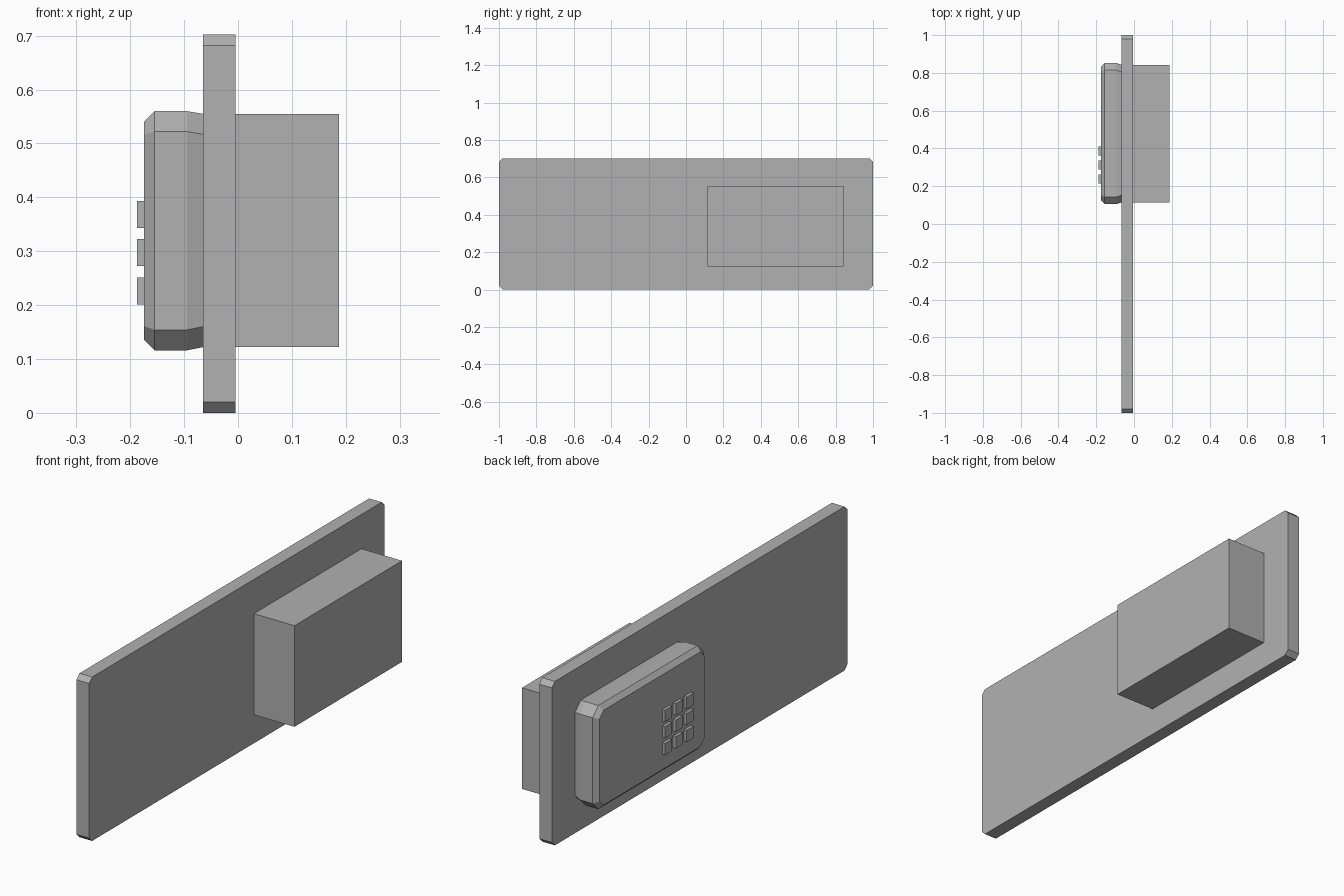
import bpy, bmesh

if "Cube" in bpy.data.objects:
    bpy.data.objects.remove(bpy.data.objects["Cube"])

# Dark grey shared by every part
grey = bpy.data.materials.new("dark_grey")
grey.diffuse_color = (0.44, 0.44, 0.44, 1)
grey.use_nodes = True
grey.node_tree.nodes["Principled BSDF"].inputs["Base Color"].default_value = grey.diffuse_color


def loft(name, sections):
    """Closed solid lofted along x; section = (x, y0, y1, z0, z1, corner chamfer)."""
    bm = bmesh.new()
    rings = []
    for x, y0, y1, z0, z1, c in sections:
        if c:
            pts = [(y0 + c, z0), (y1 - c, z0), (y1, z0 + c), (y1, z1 - c),
                   (y1 - c, z1), (y0 + c, z1), (y0, z1 - c), (y0, z0 + c)]
        else:
            pts = [(y0, z0), (y1, z0), (y1, z1), (y0, z1)]
        rings.append([bm.verts.new((x, y, z)) for y, z in pts])
    for a, b in zip(rings, rings[1:]):
        n = len(a)
        for i in range(n):
            j = (i + 1) % n
            bm.faces.new((a[i], a[j], b[j], b[i]))
    bm.faces.new(rings[0])
    bm.faces.new(rings[-1])
    bmesh.ops.recalc_face_normals(bm, faces=bm.faces)
    mesh = bpy.data.meshes.new(name)
    bm.to_mesh(mesh)
    bm.free()
    mesh.materials.append(grey)
    obj = bpy.data.objects.new(name, mesh)
    bpy.context.collection.objects.link(obj)
    return obj


def prism(name, x0, x1, *outline):
    return loft(name, [(x0, *outline), (x1, *outline)])


# Long mounting plate with clipped corners
prism("wall_plate", -0.065, -0.005, -1.0, 1.0, 0.0, 0.702, 0.02)

# Plain box on the back of the plate
prism("rear_box", -0.005, 0.187, 0.115, 0.843, 0.122, 0.555, 0)

# Bevelled keypad housing, narrowing at the plate and at the front face
loft("keypad_housing", [
    (-0.065, 0.115, 0.843, 0.122, 0.555, 0.038),
    (-0.095, 0.105, 0.853, 0.116, 0.560, 0.038),
    (-0.155, 0.105, 0.853, 0.116, 0.560, 0.038),
    (-0.174, 0.125, 0.833, 0.135, 0.541, 0.026),
])

# Three by three grid of keys
for row, z in enumerate((0.201, 0.273, 0.343)):
    for col, y in enumerate((0.215, 0.289, 0.362)):
        prism(f"key_{row}_{col}", -0.187, -0.174, y, y + 0.047, z, z + 0.05, 0)
